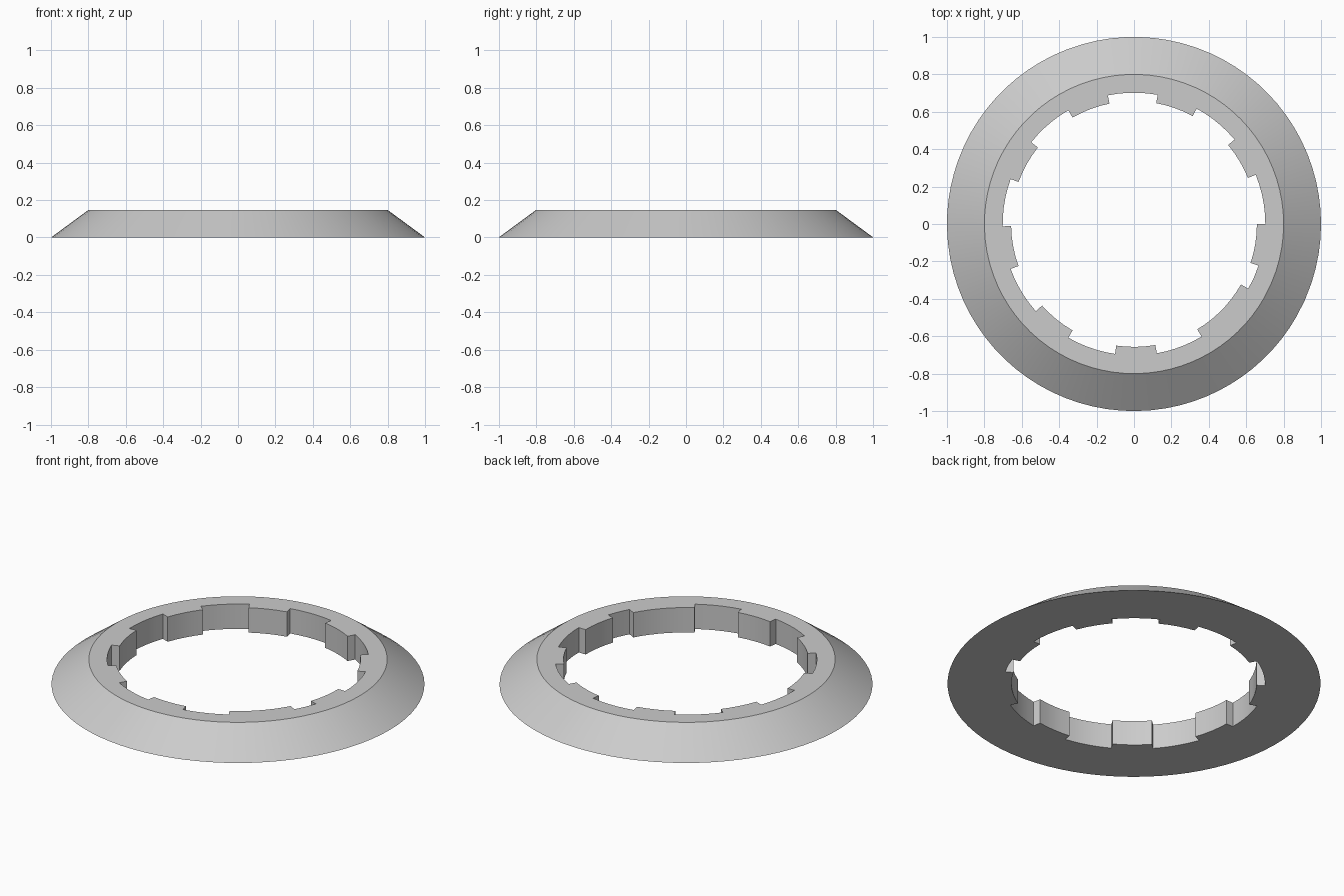
import bpy, bmesh
from math import radians, cos, sin

cube = bpy.data.objects.get("Cube")
if cube:
    bpy.data.objects.remove(cube, do_unlink=True)

HEIGHT = 0.147
NOTCH_R, TOOTH_R = 0.702, 0.657

# One flat grey for the whole ring
grey = bpy.data.materials.new("light_grey")
grey.use_nodes = True
colour = (0.6, 0.6, 0.6, 1)
grey.diffuse_color = colour
grey.node_tree.nodes["Principled BSDF"].inputs["Base Color"].default_value = colour

# Ring section: outer foot, outer rim, inner rim, inner foot
section = [(1, 0), (0.8, HEIGHT), (NOTCH_R, HEIGHT), (NOTCH_R, 0)]

# Angles where notches and teeth alternate, starting with a notch
bounds = [0, 22, 40, 61.5, 79.6, 101.5, 120, 141.5, 160, 181,
          200, 221.6, 240, 261.7, 280, 301, 330.5, 341.5, 360]

angles, is_tooth = [], []
for i, (a, b) in enumerate(zip(bounds, bounds[1:])):
    steps = round((b - a) / 4.5)
    for k in range(steps):
        angles.append(radians(a + (b - a) * k / steps))
        is_tooth.append(i % 2 == 1)

# Sweep the section around the axis
bm = bmesh.new()
rings = [[bm.verts.new((r * cos(a), r * sin(a), z)) for r, z in section] for a in angles]
tooth_walls = []
for i, tooth in enumerate(is_tooth):
    here, following = rings[i], rings[(i + 1) % len(rings)]
    for j in range(4):
        k = (j + 1) % 4
        face = bm.faces.new((here[j], following[j], following[k], here[k]))
        if tooth and j == 2:
            tooth_walls.append(face)

# Pull the teeth inward from the inner wall
result = bmesh.ops.extrude_face_region(bm, geom=tooth_walls)
for v in result["geom"]:
    if isinstance(v, bmesh.types.BMVert):
        v.co.x *= TOOTH_R / NOTCH_R
        v.co.y *= TOOTH_R / NOTCH_R
bmesh.ops.delete(bm, geom=[f for f in tooth_walls if f.is_valid], context="FACES")
bmesh.ops.recalc_face_normals(bm, faces=bm.faces)

mesh = bpy.data.meshes.new("notched_ring")
bm.to_mesh(mesh)
bm.free()
mesh.materials.append(grey)
ring = bpy.data.objects.new("notched_ring", mesh)
bpy.context.collection.objects.link(ring)

# Smooth round walls, sharp rims and tooth edges
bpy.ops.object.select_all(action="DESELECT")
ring.select_set(True)
bpy.context.view_layer.objects.active = ring
bpy.ops.object.shade_smooth_by_angle(angle=radians(25))
